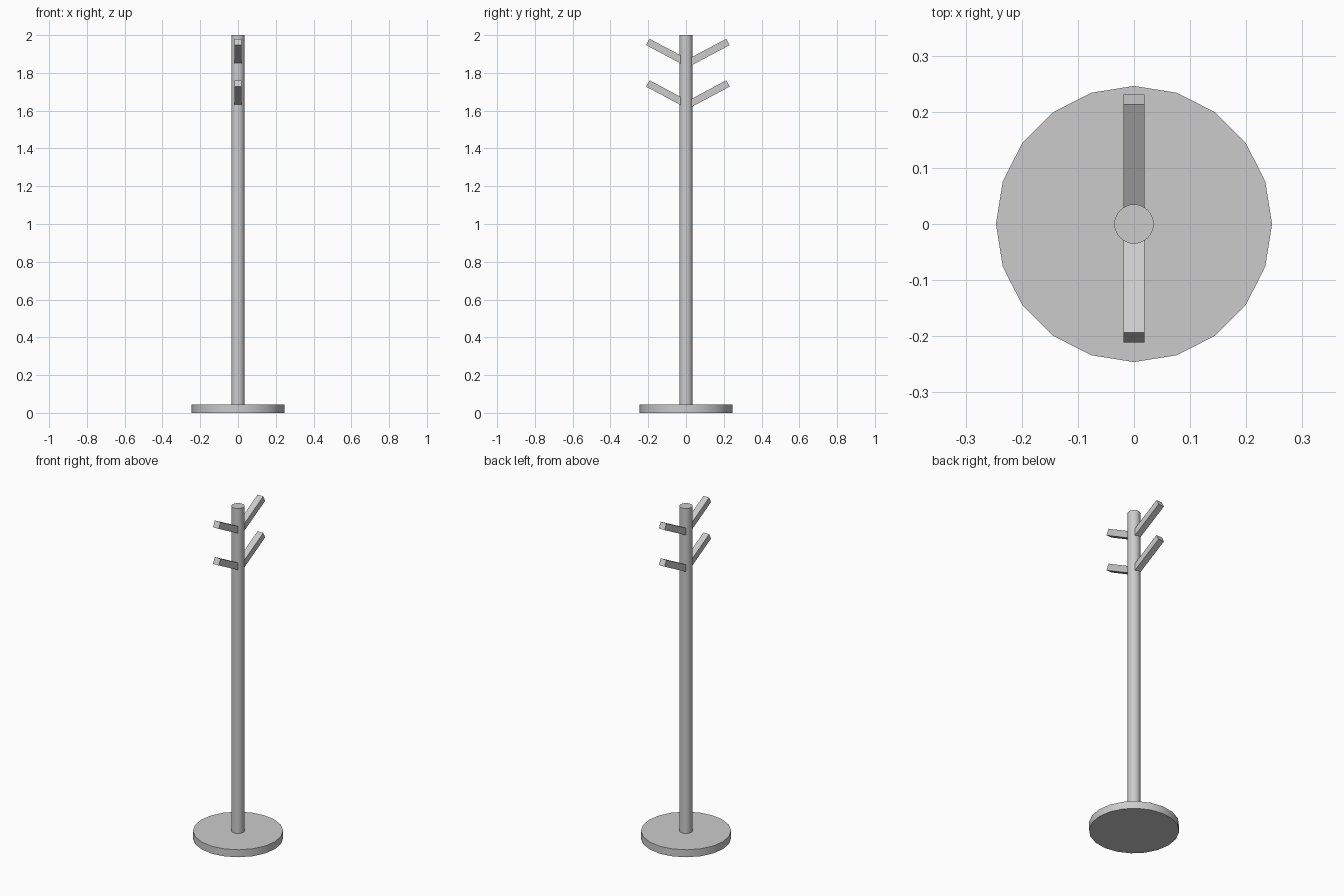
import bpy
from math import radians, cos, sin
from mathutils import Vector

if "Cube" in bpy.data.objects:
    bpy.data.objects.remove(bpy.data.objects["Cube"])


def cylinder(name, radius, z0, z1, sides):
    bpy.ops.mesh.primitive_cylinder_add(vertices=sides, radius=radius, depth=z1 - z0,
                                        location=(0, 0, (z0 + z1) / 2))
    bpy.context.object.name = name
    bpy.ops.object.shade_smooth_by_angle(angle=radians(30))


def peg(name, side, tip_y, tip_z):
    # Square bar rising outward; tip_y, tip_z is its lower outer corner
    tilt, thick = radians(28), 0.038
    length = (tip_y - 0.015) / cos(tilt)
    along = Vector((0, side * cos(tilt), sin(tilt)))
    up = Vector((0, -side * sin(tilt), cos(tilt)))
    centre = Vector((0, side * tip_y, tip_z)) - along * length / 2 + up * thick / 2
    bpy.ops.mesh.primitive_cube_add(size=1, location=centre, rotation=(side * tilt, 0, 0))
    ob = bpy.context.object
    ob.name = name
    ob.scale = (thick, length, thick)
    bpy.ops.object.transform_apply(location=False, rotation=False, scale=True)


# Round foot and pole
cylinder("base", 0.246, 0, 0.045, 20)
cylinder("pole", 0.035, 0.045, 2.0, 32)

# Two tiers of coat pegs, front and back
for tier, z in (("upper", 1.947), ("lower", 1.727)):
    peg(tier + "_front_peg", -1, 0.211, z)
    peg(tier + "_back_peg", 1, 0.231, z)
